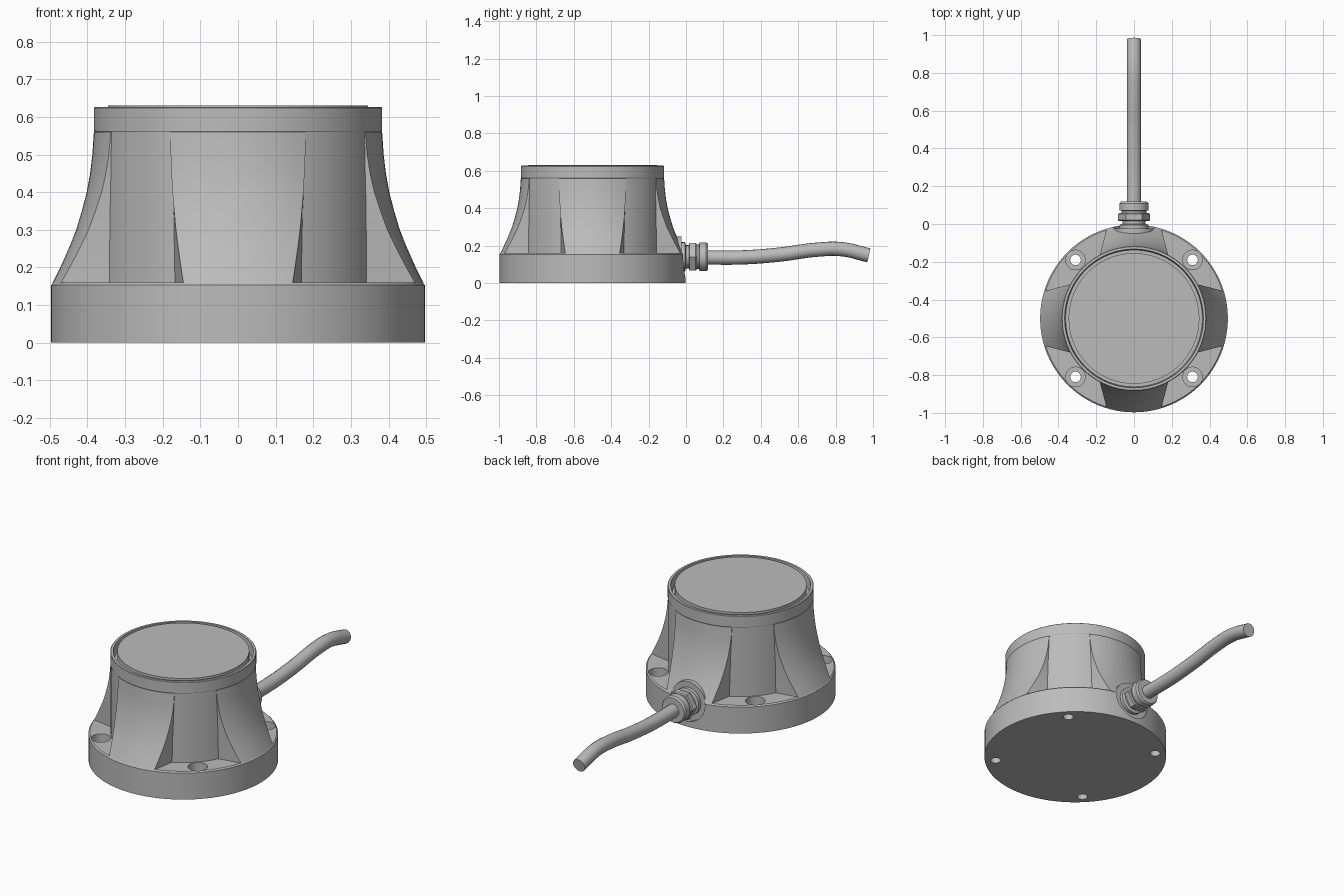
import bpy, bmesh
from math import pi, sin, cos, asin, radians
from mathutils import Matrix

cube = bpy.data.objects.get("Cube")
if cube:
    bpy.data.objects.remove(cube, do_unlink=True)

grey = bpy.data.materials.new("matte grey")
grey.use_nodes = True
GREY = (0.5, 0.5, 0.5, 1)
grey.diffuse_color = GREY
grey.node_tree.nodes["Principled BSDF"].inputs["Base Color"].default_value = GREY

CENTRE = Matrix.Translation((0, -0.5, 0))
PORT_Z = 0.14
# Turns a part made along z so that it runs along y at cable height
ALONG_Y = Matrix.Translation((0, 0, PORT_Z)) @ Matrix.Rotation(-pi / 2, 4, 'X')


def finish(bm, name, matrix):
    bmesh.ops.remove_doubles(bm, verts=bm.verts, dist=1e-5)
    bmesh.ops.recalc_face_normals(bm, faces=bm.faces)
    bm.transform(matrix)
    mesh = bpy.data.meshes.new(name)
    bm.to_mesh(mesh)
    bm.free()
    mesh.materials.append(grey)
    obj = bpy.data.objects.new(name, mesh)
    bpy.context.collection.objects.link(obj)
    return obj


def lathe(name, profile, matrix, sides=96):
    """Revolve (radius, height) points about z; the ends are capped."""
    bm = bmesh.new()
    rings = [[bm.verts.new((r * cos(2 * pi * i / sides), r * sin(2 * pi * i / sides), z))
              for i in range(sides)] for r, z in profile]
    for low, high in zip(rings, rings[1:]):
        for i in range(sides):
            j = (i + 1) % sides
            bm.faces.new((low[i], low[j], high[j], high[i]))
    bm.faces.new(rings[0][::-1])
    bm.faces.new(rings[-1])
    return finish(bm, name, matrix)


def activate(obj):
    bpy.ops.object.select_all(action='DESELECT')
    obj.select_set(True)
    bpy.context.view_layer.objects.active = obj


def cut(obj, cutter):
    cutter.hide_render = True
    mod = obj.modifiers.new("cut", 'BOOLEAN')
    mod.operation, mod.solver, mod.object = 'DIFFERENCE', 'EXACT', cutter
    activate(obj)
    bpy.ops.object.modifier_apply(modifier=mod.name)


def make_rib(name, turn):
    """Flared rib, narrowing outwards, closed at the back inside the core."""
    flare = [(0.493, 0.158), (0.477, 0.19), (0.461, 0.225), (0.445, 0.262), (0.43, 0.3),
             (0.415, 0.35), (0.402, 0.4), (0.393, 0.45), (0.387, 0.5), (0.383, 0.56)]
    steps = 12
    bm = bmesh.new()
    rows = []
    for r, z in flare:
        half = asin((0.18 - 0.32 * (r - 0.383)) / r)
        row = [bm.verts.new((0.36 * sin(0.5), -0.36 * cos(0.5), z))]
        row += [bm.verts.new((r * sin(a), -r * cos(a), z))
                for a in (half * (1 - 2 * i / steps) for i in range(steps + 1))]
        row.append(bm.verts.new((-0.36 * sin(0.5), -0.36 * cos(0.5), z)))
        rows.append(row)
    for low, high in zip(rows, rows[1:]):
        for i in range(len(low)):
            j = (i + 1) % len(low)
            bm.faces.new((low[i], low[j], high[j], high[i]))
    bm.faces.new(rows[0])
    bm.faces.new(rows[-1])
    return finish(bm, name, CENTRE @ Matrix.Rotation(turn, 4, 'Z'))


# Base flange, core and grooved rim turned as one piece
housing = lathe("housing", [
    (0.497, 0), (0.497, 0.153), (0.49, 0.16), (0.381, 0.16), (0.381, 0.56), (0.383, 0.563),
    (0.383, 0.624), (0.38, 0.627), (0.367, 0.627), (0.362, 0.57), (0.346, 0.57),
    (0.346, 0.63)], CENTRE)
ribs = [make_rib(n + "_rib", k * pi / 2)
        for k, n in enumerate(("front", "left", "back", "right"))]

# Counterbored screw holes on the diagonals
for k in range(4):
    spot = CENTRE @ Matrix.Rotation(pi / 4 + k * pi / 2, 4, 'Z') @ Matrix.Translation((0.438, 0, 0))
    drill = lathe("screw_hole_cutter", [(0.028, -0.05), (0.028, 0.09), (0.052, 0.09),
                                        (0.052, 0.2)], spot, 32)
    cut(housing, drill)
    bpy.data.objects.remove(drill, do_unlink=True)

# Flat round seat for the cable gland
seat_cutter = lathe("seat_cutter", [(0.11, -0.025), (0.11, 0.1)], ALONG_Y, 48)
for part in (housing, ribs[2]):
    cut(part, seat_cutter)
bpy.data.objects.remove(seat_cutter, do_unlink=True)
gland_seat = lathe("gland_seat", [(0.11, -0.12), (0.11, -0.0245)], ALONG_Y, 48)

# Cable gland
washer = lathe("gland_washer", [(0.078, -0.03), (0.078, -0.005), (0.062, 0),
                                (0.062, 0.025)], ALONG_Y, 48)
hex_nut = lathe("gland_hex_nut", [(0.079, 0.015), (0.085, 0.02), (0.085, 0.052),
                                  (0.079, 0.058)], ALONG_Y, 6)
collar = lathe("gland_collar", [(0.066, 0.05), (0.066, 0.07), (0.077, 0.072), (0.077, 0.108),
                                (0.07, 0.118), (0.045, 0.118)], ALONG_Y, 48)

# Cable as a bevelled curve
curve = bpy.data.curves.new("cable", 'CURVE')
curve.dimensions = '3D'
curve.bevel_depth, curve.bevel_resolution = 0.038, 6
curve.resolution_u, curve.use_fill_caps = 10, True
path = [(0.06, 0.137), (0.3, 0.137), (0.5, 0.152), (0.7, 0.178), (0.83, 0.181), (0.978, 0.148)]
spline = curve.splines.new('BEZIER')
spline.bezier_points.add(len(path) - 1)
for point, (y, z) in zip(spline.bezier_points, path):
    point.co = (0, y, z)
    point.handle_left_type = point.handle_right_type = 'AUTO'
curve.materials.append(grey)
cable = bpy.data.objects.new("cable", curve)
bpy.context.collection.objects.link(cable)
activate(cable)
bpy.ops.object.convert(target='MESH')
cable = bpy.context.view_layer.objects.active

# Smooth round surfaces, crisp edges
for obj in [housing, gland_seat, washer, hex_nut, collar, cable] + ribs:
    activate(obj)
    bpy.ops.object.shade_smooth_by_angle(angle=radians(30))
